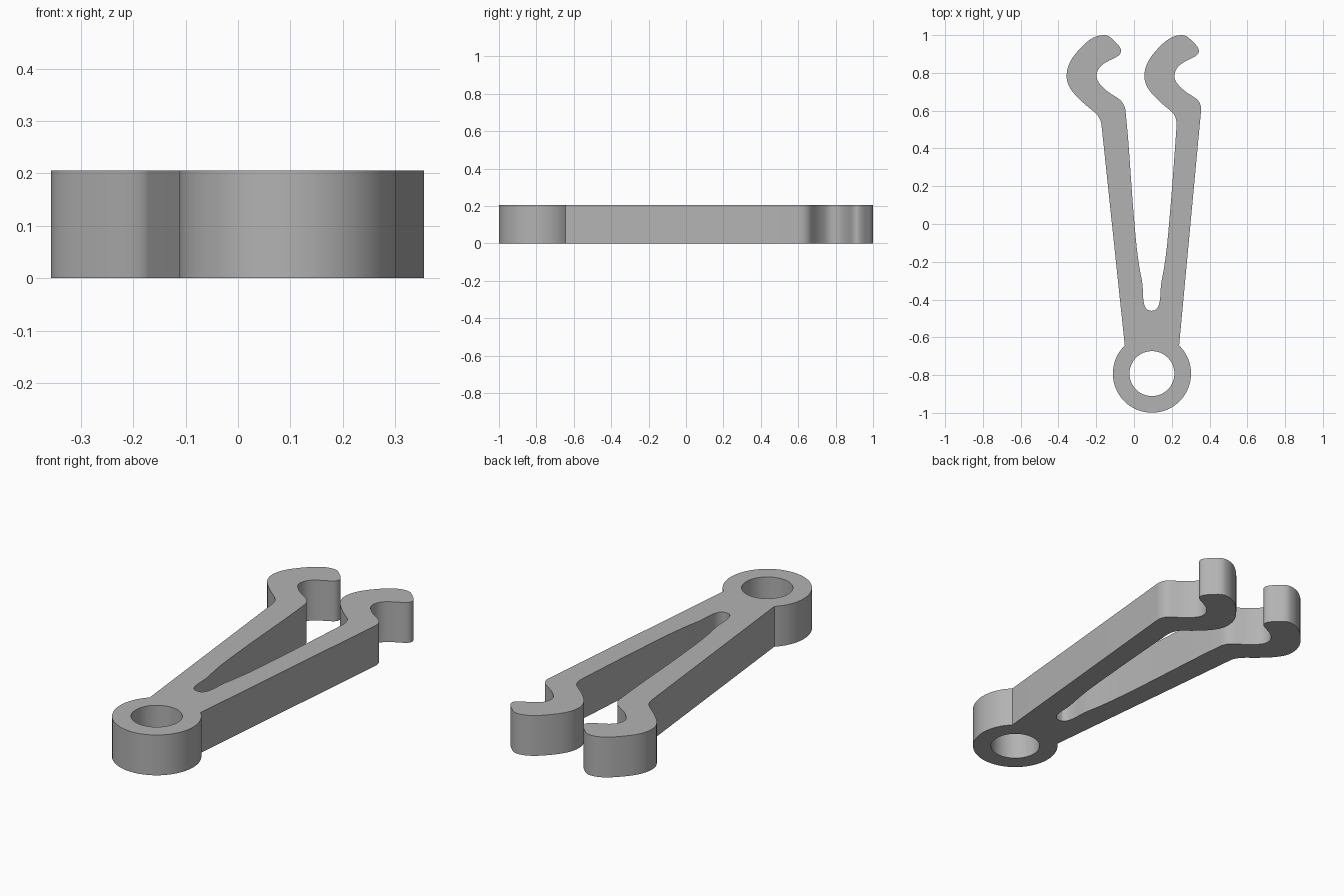
import bpy, bmesh, math
from mathutils import Vector
from mathutils.geometry import interpolate_bezier

old = bpy.data.objects.get("Cube")
if old:
    bpy.data.objects.remove(old, do_unlink=True)

HEIGHT = 0.206
CENTRE = Vector((0.095, -0.792, 0))


def smooth_path(nodes, steps=8):
    """Curve through (x, y, travel angle in degrees) nodes."""
    pts = []
    for (ax, ay, aa), (bx, by, ba) in zip(nodes, nodes[1:]):
        a, b = Vector((ax, ay, 0)), Vector((bx, by, 0))
        reach = (b - a).length * 0.36
        da, db = [Vector((math.cos(t), math.sin(t), 0)) * reach
                  for t in (math.radians(aa), math.radians(ba))]
        pts += interpolate_bezier(a, a + da, b - db, b, steps + 1)[:-1]
    return pts + [Vector((*nodes[-1][:2], 0))]


def arc(radius, start, end, count):
    angles = [math.radians(start + (end - start) * i / count) for i in range(count + 1)]
    return [CENTRE + Vector((math.cos(t), math.sin(t), 0)) * radius for t in angles]


# Hooked jaw, shared by both arms
jaw = [(-0.214, 0.596, 140), (-0.283, 0.655, 136), (-0.357, 0.783, 90),
       (-0.288, 0.926, 47), (-0.16, 1.0, 0), (-0.114, 0.978, -45),
       (-0.07, 0.925, -68), (-0.087, 0.888, -150), (-0.165, 0.845, -143),
       (-0.198, 0.783, -90), (-0.161, 0.72, -45), (-0.087, 0.667, -34)]
right_jaw = [(x + 0.412, y, a) for x, y, a in jaw]

# Slot between the arms
slot = [(0.0, 0.03, -85), (0.042, -0.3, -78), (0.093, -0.46, 0),
        (0.146, -0.3, 78), (0.188, 0.03, 85)]

outline = smooth_path([(-0.172, 0.524, 96)] + jaw + [(-0.045, 0.6, -84)] + slot
                      + [(0.225, 0.514, 86)] + right_jaw + [(0.355, 0.6, -95)])
outline += arc(0.207, 46, -226, 48)
hole = arc(0.119, 0, 360, 48)[:-1]

# Fill the flat profile and extrude it
bm = bmesh.new()
edges = []
for loop in (outline, hole):
    verts = [bm.verts.new(p) for p in loop]
    edges += [bm.edges.new((v, verts[i - 1])) for i, v in enumerate(verts)]
bmesh.ops.triangle_fill(bm, edges=edges, use_beauty=True, normal=(0, 0, 1))
extruded = bmesh.ops.extrude_face_region(bm, geom=bm.faces[:], use_keep_orig=True)
top = [g for g in extruded["geom"] if isinstance(g, bmesh.types.BMVert)]
bmesh.ops.translate(bm, verts=top, vec=(0, 0, HEIGHT))
bmesh.ops.recalc_face_normals(bm, faces=bm.faces[:])
mesh = bpy.data.meshes.new("forked_lever")
bm.to_mesh(mesh)
bm.free()

lever = bpy.data.objects.new("forked_lever", mesh)
bpy.context.collection.objects.link(lever)

# Plain grey
grey = bpy.data.materials.new("plain grey")
grey.use_nodes = True
colour = (0.45, 0.45, 0.45, 1)
grey.diffuse_color = colour
grey.node_tree.nodes["Principled BSDF"].inputs["Base Color"].default_value = colour
mesh.materials.append(grey)

bpy.ops.object.select_all(action="DESELECT")
lever.select_set(True)
bpy.context.view_layer.objects.active = lever
bpy.ops.object.shade_smooth_by_angle(angle=math.radians(30))
